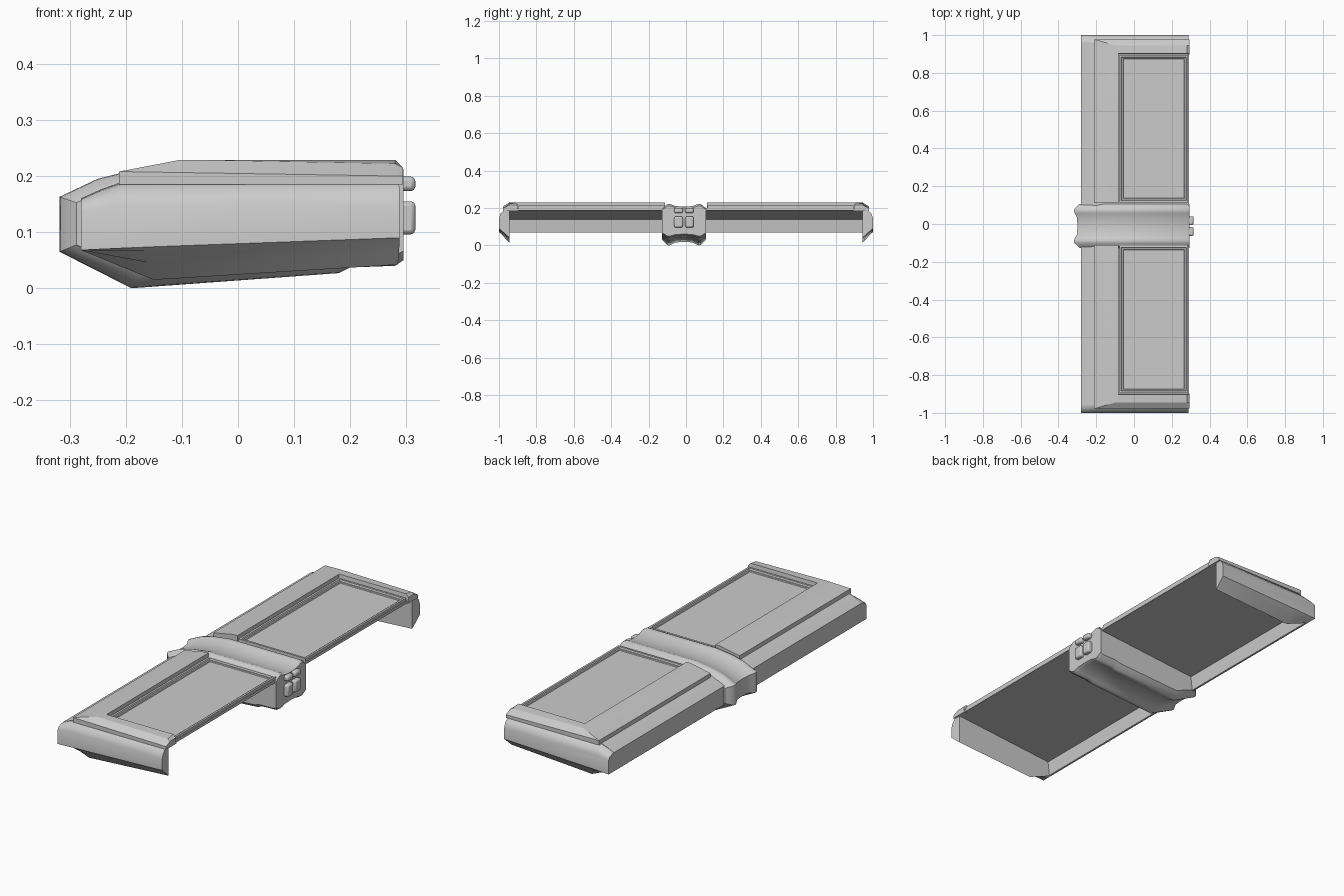
import bpy, bmesh, math

if "Cube" in bpy.data.objects:
    bpy.data.objects.remove(bpy.data.objects["Cube"])


def finish(name, bm, mirror=False, bevel=0.0, angle=35):
    bmesh.ops.recalc_face_normals(bm, faces=bm.faces)
    me = bpy.data.meshes.new(name)
    bm.to_mesh(me)
    bm.free()
    ob = bpy.data.objects.new(name, me)
    bpy.context.collection.objects.link(ob)
    if bevel:
        b = ob.modifiers.new("bevel", 'BEVEL')
        b.width, b.segments = bevel, 2
        b.limit_method = 'ANGLE'
    if mirror:
        m = ob.modifiers.new("mirror", 'MIRROR')
        m.use_axis = (False, True, False)
    bpy.ops.object.select_all(action='DESELECT')
    ob.select_set(True)
    bpy.context.view_layer.objects.active = ob
    bpy.ops.object.shade_smooth_by_angle(angle=math.radians(angle))
    return ob


def loft(name, rings, **kw):
    # skin closed rings of equal length and cap both ends
    bm = bmesh.new()
    vs = [[bm.verts.new(p) for p in r] for r in rings]
    n = len(rings[0])
    for a, b in zip(vs, vs[1:]):
        for i in range(n):
            j = (i + 1) % n
            bm.faces.new((a[i], a[j], b[j], b[i]))
    bm.faces.new(vs[0])
    bm.faces.new(vs[-1])
    return finish(name, bm, **kw)


def box(x0, x1, y0, y1, z0, z1):
    bm = bmesh.new()
    bmesh.ops.create_cube(bm, size=1)
    for v in bm.verts:
        c = v.co
        v.co = (x0 + (x1 - x0) * (c.x + .5), y0 + (y1 - y0) * (c.y + .5),
                z0 + (z1 - z0) * (c.z + .5))
    return bm


# thin wing shell, open underneath, with a turned-down nose
shell = [(.29, .2), (-.2, .192), (-.245, .176), (-.28, .16), (-.28, .068),
         (-.27, .068), (-.262, .138), (.29, .187)]
loft("wing_shell", [[(x, y, z) for x, z in shell] for y in (-.96, .96)])

# down-turned end caps with chamfered top and bottom
caps = [(.945, [(-.28, .068), (-.15, .015), (.285, .042), (.285, .198), (-.2, .192), (-.245, .176), (-.28, .16)]),
        (.972, [(-.28, .068), (-.15, .044), (.287, .066), (.287, .19), (-.205, .186), (-.245, .173), (-.28, .158)]),
        (.992, [(-.28, .068), (-.15, .066), (.288, .084), (.288, .168), (-.21, .166), (-.247, .160), (-.28, .15)]),
        (1.0, [(-.28, .068), (-.15, .074), (.288, .09), (.288, .145), (-.21, .145), (-.25, .143), (-.28, .138)])]
loft("end_cap", [[(x, y, z) for x, z in p] for y, p in caps], mirror=True)

# raised mitred frame along the nose and the end of each wing
front = [(0, .185), (0, .208), (.11, .229), (.13, .229), (.13, .185)]
end = [(0, .185), (0, .2), (.032, .222), (.075, .229), (.08, .185)]
frame = [[(-.212 + d, .112, z) for d, z in front],
         [(-.212 + f[0], .978 - e[0], f[1]) for f, e in zip(front, end)],
         [(.28, .978 - d, z) for d, z in end],
         [(.294, .978 - d, min(z, .215)) for d, z in end]]
loft("raised_frame", frame, mirror=True, angle=20)

# recessed panel with a lip around it
bm = box(-.078, .287, .115, .895, .186, .213)
bm.faces.ensure_lookup_table()
top = max(bm.faces, key=lambda f: f.calc_center_median().z)
for width, depth in ((.014, 0), (.004, -.007), (.010, 0), (.003, -.004)):
    bmesh.ops.inset_region(bm, faces=[top], thickness=width, depth=depth)
finish("panel", bm, mirror=True, angle=20)

# central hub: two ridges with a shallow groove between
hub = [(-.318, .065), (-.318, .163), (-.25, .195), (-.19, .21), (-.1, .222),
       (.28, .222), (.295, .212), (.295, .05), (.28, .04), (.2, .037),
       (.18, .027), (-.19, 0)]
rings = []
for dy, k in ((-.117, .030), (-.109, .022), (-.09, .002), (-.078, 0), (-.066, .005),
              (-.045, .016), (0, .019), (.045, .016), (.066, .005), (.078, 0),
              (.09, .002), (.109, .022), (.117, .030)):
    ring = []
    for x, z in hub:
        sx = 1 - k / .318 if x < 0 else 1
        sz = 1 - k / .111 * (.75 if z > .111 else 1)
        ring.append((x * sx, dy - .01, .111 + (z - .111) * sz))
    rings.append(ring)
loft("centre_hub", rings, angle=40)

# two rows of blocks on the back of the hub
for row, (z0, z1) in {"upper": (.173, .199), "lower": (.096, .155)}.items():
    for side, y in (("left", -.04), ("right", .018)):
        finish(f"{row}_{side}_button", box(.28, .316, y - .023, y + .023, z0, z1), bevel=.008)
